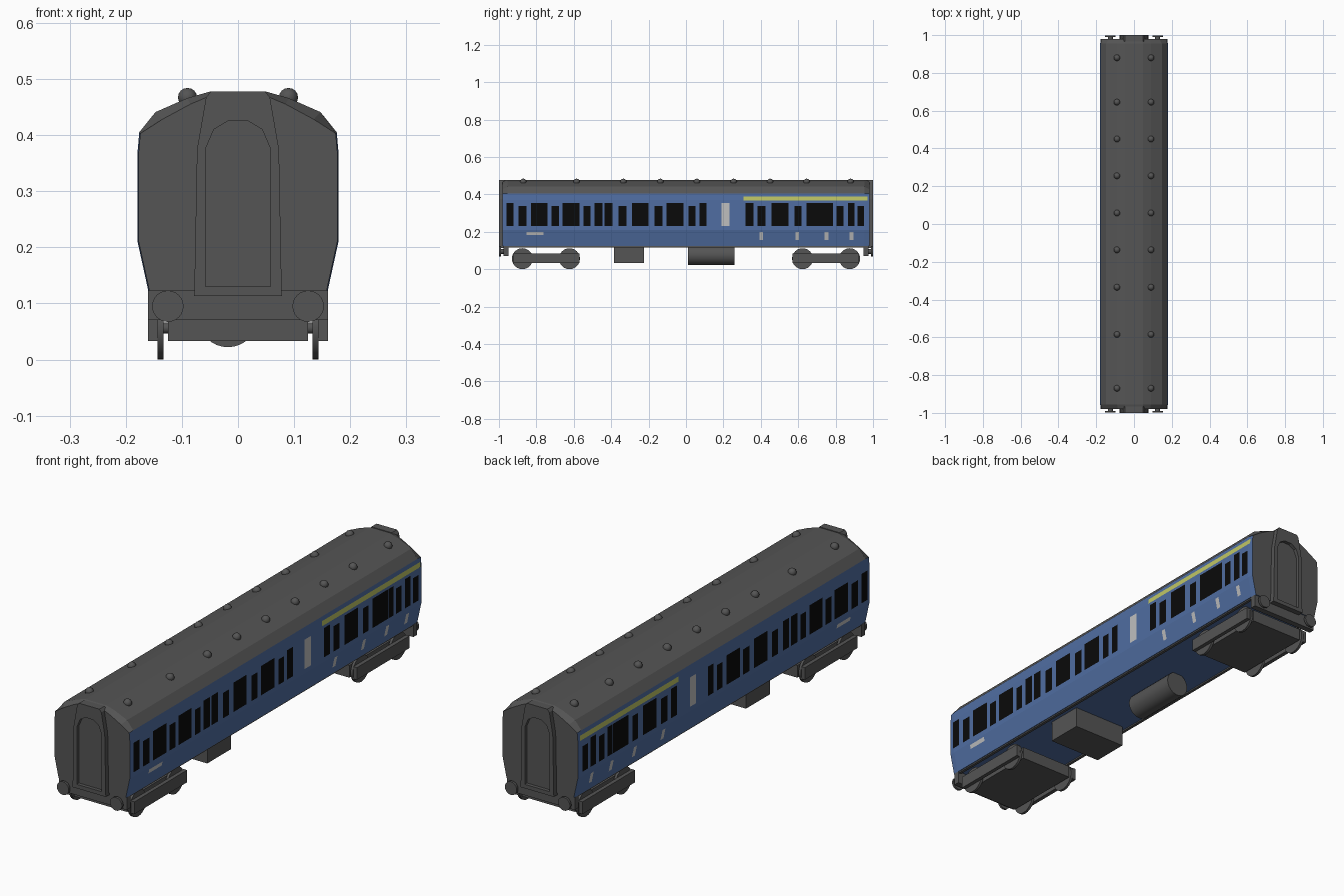
import bpy, bmesh, math
from mathutils import Matrix

if "Cube" in bpy.data.objects:
    bpy.data.objects.remove(bpy.data.objects["Cube"])


def material(name, r, g, b):
    m = bpy.data.materials.new(name)
    m.diffuse_color = (r, g, b, 1)
    m.use_nodes = True
    m.node_tree.nodes["Principled BSDF"].inputs["Base Color"].default_value = m.diffuse_color
    return m


GREY = material("dark grey", 0.09, 0.09, 0.09)
BLUE = material("coach blue", 0.08, 0.155, 0.36)
BLACK = material("window black", 0.003, 0.003, 0.003)
PALE = material("pale grey", 0.52, 0.52, 0.52)
YELLOW = material("stripe yellow", 0.52, 0.56, 0.13)


def finish(bm, name, mats, smooth=False, recalc=True):
    if recalc:
        bmesh.ops.recalc_face_normals(bm, faces=bm.faces)
    me = bpy.data.meshes.new(name)
    bm.to_mesh(me)
    bm.free()
    for m in mats:
        me.materials.append(m)
    ob = bpy.data.objects.new(name, me)
    bpy.context.collection.objects.link(ob)
    if smooth:
        bpy.ops.object.select_all(action='DESELECT')
        ob.select_set(True)
        bpy.context.view_layer.objects.active = ob
        bpy.ops.object.shade_smooth_by_angle(angle=math.radians(35))
    return ob


def box(name, x0, x1, y0, y1, z0, z1):
    bm = bmesh.new()
    mat = (Matrix.Translation(((x0 + x1) / 2, (y0 + y1) / 2, (z0 + z1) / 2))
           @ Matrix.Diagonal((x1 - x0, y1 - y0, z1 - z0, 1)))
    bmesh.ops.create_cube(bm, size=1, matrix=mat)
    return finish(bm, name, [GREY])


def cylinder(name, centre, radius, length, axis, sides=24):
    bm = bmesh.new()
    mat = Matrix.Translation(centre) @ Matrix.Rotation(math.pi / 2, 4, 'Y' if axis == 'X' else 'X')
    bmesh.ops.create_cone(bm, cap_ends=True, segments=sides, radius1=radius,
                          radius2=radius, depth=length, matrix=mat)
    return finish(bm, name, [GREY], smooth=True)


def mirrored(half):
    return half + [(-x, z) for x, z in reversed(half)]


def ring(bm, points, y):
    return [bm.verts.new((x, y, z)) for x, z in points]


def bridge(bm, a, b):
    n = len(a)
    for i in range(n):
        bm.faces.new((a[i], a[(i + 1) % n], b[(i + 1) % n], b[i]))


# Body shell: cross-section lofted along y, with lowered roof ends
SIDE = [(0.16, 0.123), (0.179, 0.21), (0.179, 0.37), (0.176, 0.405)]
full = mirrored(SIDE + [(0.147, 0.441), (0.09, 0.466), (0.048, 0.478)])
end = mirrored([(0.158, 0.123), (0.177, 0.21), (0.177, 0.37), (0.174, 0.403),
                (0.135, 0.428), (0.085, 0.455), (0.045, 0.472)])
bm = bmesh.new()
rings = [ring(bm, p, y) for p, y in ((end, -0.98), (full, -0.955), (full, 0.955), (end, 0.98))]
for a, b in zip(rings, rings[1:]):
    bridge(bm, a, b)
bm.faces.new(rings[0])
bm.faces.new(rings[-1])
bm.normal_update()
for f in bm.faces:
    grey = abs(f.normal.y) > 0.7 or f.calc_center_median().z > 0.405
    f.material_index = 1 if grey else 0
finish(bm, "coach_body", [BLUE, GREY])


# Painted side details: thin plates following the side profile
def side_x(z):
    for (xa, za), (xb, zb) in zip(SIDE, SIDE[1:]):
        if z <= zb:
            return xa + (xb - xa) * (z - za) / (zb - za)
    return SIDE[-1][0]


def plates(name, spans, mat):
    bm = bmesh.new()
    for y0, y1, z0, z1 in spans:
        for s in (1, -1):
            lo, hi = side_x(z0) + 0.002, side_x(z1) + 0.002
            quad = [(s * lo, y0, z0), (s * lo, y1, z0), (s * hi, y1, z1), (s * hi, y0, z1)]
            bm.faces.new([bm.verts.new(p) for p in quad[::s]])
    finish(bm, name, [mat], recalc=False)


TALL = [(-0.96, -0.922), (-0.83, -0.74), (-0.66, -0.57), (-0.49, -0.447), (-0.435, -0.392),
        (-0.29, -0.20), (-0.105, -0.013), (0.072, 0.11), (0.318, 0.36), (0.457, 0.548),
        (0.645, 0.75), (0.752, 0.787), (0.865, 0.90)]
SHORT = [(-0.896, -0.853), (-0.72, -0.68), (-0.548, -0.51), (-0.36, -0.318), (-0.168, -0.126),
         (0.013, 0.05), (0.382, 0.425), (0.58, 0.617), (0.805, 0.842), (0.917, 0.953)]
plates("windows", [(a, b, 0.23, 0.355) for a, b in TALL]
       + [(a, b, 0.23, 0.338) for a, b in SHORT], BLACK)
plates("pale_panels", [(0.19, 0.232, 0.23, 0.355), (-0.852, -0.762, 0.182, 0.2)]
       + [(y - 0.01, y + 0.01, 0.155, 0.2) for y in (0.403, 0.595, 0.751, 0.885)], PALE)
plates("yellow_stripe", [(0.308, 0.37 + 0.6, 0.367, 0.388)], YELLOW)

# Roof vents
bm = bmesh.new()
for y in (0.88, 0.645, 0.45, 0.255, 0.058, -0.137, -0.335, -0.585, -0.87):
    for x in (-0.09, 0.09):
        bmesh.ops.create_uvsphere(bm, u_segments=12, v_segments=8, radius=0.017,
                                  matrix=Matrix.Translation((x, y, 0.467)))
finish(bm, "roof_vents", [GREY], smooth=True)

# Both ends: gangway, headstock, buffers and bogie
outer = mirrored([(0.078, 0.113), (0.073, 0.375), (0.057, 0.467), (0.048, 0.478)])
inner = mirrored([(0.058, 0.13), (0.058, 0.375), (0.043, 0.41), (0.018, 0.425)])
for s, tag in ((-1, "front"), (1, "rear")):
    bm = bmesh.new()
    loops = [ring(bm, p, s * y) for p, y in
             ((outer, 0.965), (outer, 1.0), (inner, 1.0), (inner, 0.985))]
    for a, b in zip(loops, loops[1:]):
        bridge(bm, a, b)
    bm.faces.new(loops[0])
    bm.faces.new(loops[-1])
    finish(bm, tag + "_gangway", [GREY])

    def span(a, b):
        return sorted((s * a, s * b))

    box(tag + "_headstock", -0.16, 0.16, *span(0.95, 0.976), 0.07, 0.123)
    box(tag + "_bogie_centre", -0.125, 0.125, *span(0.57, 0.925), 0.033, 0.085)
    for side, label in ((-1, "left"), (1, "right")):
        name = tag + "_" + label
        cylinder(name + "_buffer_stem", (side * 0.125, s * 0.98, 0.095), 0.013, 0.025, 'Y', 12)
        cylinder(name + "_buffer_head", (side * 0.125, s * 0.994, 0.095), 0.028, 0.01, 'Y')
        x0, x1 = sorted((side * 0.143, side * 0.16))
        box(name + "_bogie_frame", x0, x1, *span(0.57, 0.925), 0.033, 0.085)
        for y in (0.623, 0.875):
            cylinder(name + "_wheel", (side * 0.138, s * y, 0.056), 0.056, 0.011, 'X')
    for y in (0.623, 0.875):
        cylinder(tag + "_axle", (0, s * y, 0.056), 0.01, 0.3, 'X', 12)

# Underfloor equipment and sole bars
box("equipment_box", -0.125, 0.125, -0.385, -0.225, 0.033, 0.125)
cylinder("underfloor_tank", (-0.018, 0.135, 0.075), 0.053, 0.25, 'Y', 32)
for side in (-1, 1):
    x0, x1 = sorted((side * 0.145, side * 0.157))
    box("sole_bar", x0, x1, -0.955, 0.955, 0.117, 0.124)
